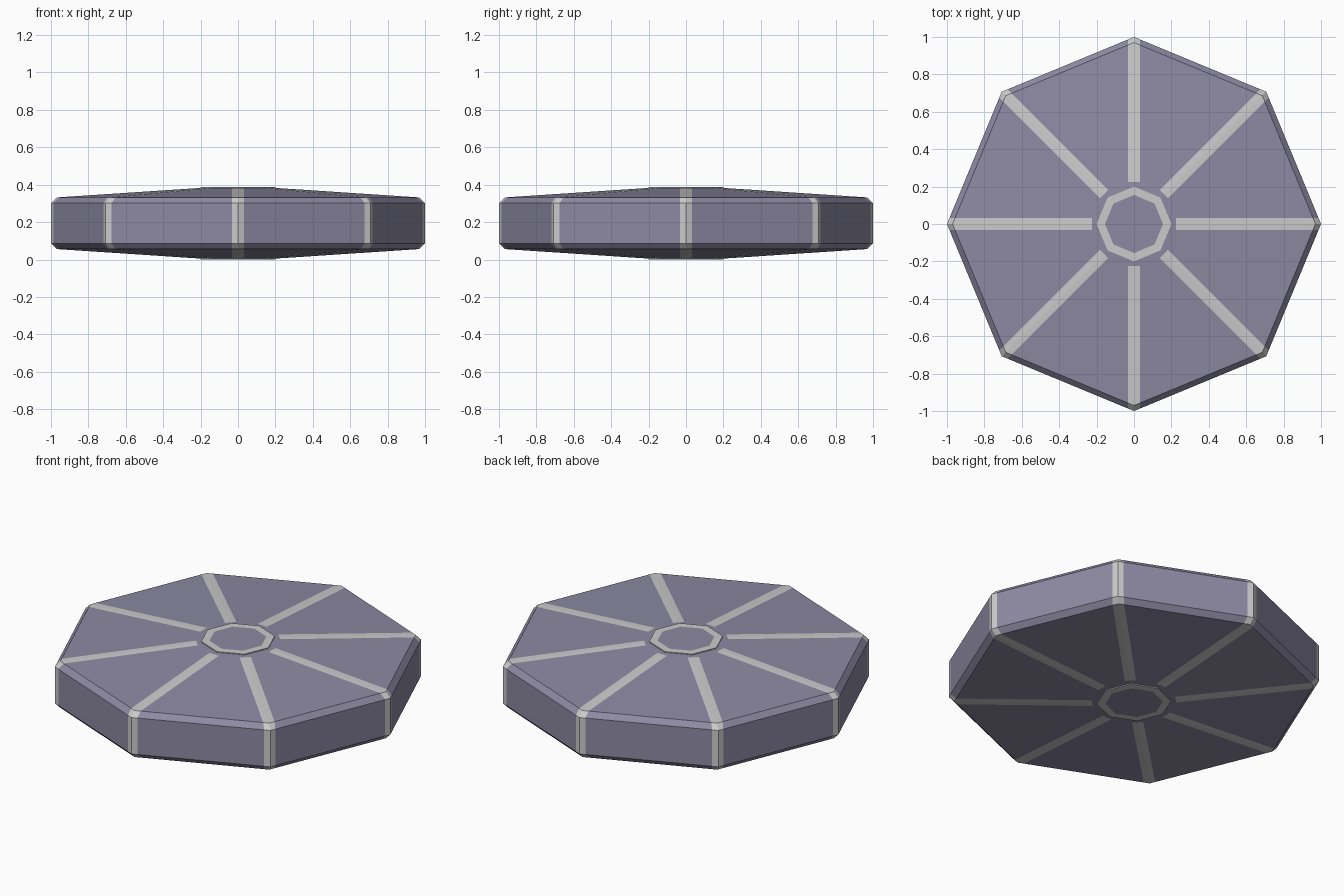
import bpy, bmesh, math
from mathutils import Vector

if "Cube" in bpy.data.objects:
    bpy.data.objects.remove(bpy.data.objects["Cube"])

N = 8
MID = 0.194           # half height
W = 0.031             # half width of a rib
T = math.tan(math.pi / N)


def material(name, color):
    m = bpy.data.materials.new(name)
    m.diffuse_color = color
    m.use_nodes = True
    m.node_tree.nodes["Principled BSDF"].inputs["Base Color"].default_value = m.diffuse_color
    return m


def slope(r):
    # height above the middle of the shallow conical face
    return 0.189 + (r - 0.2) / 0.77 * (0.138 - 0.189)


def point(k, x, y, h, side):
    # x runs along the corner direction k, y across it
    a = 2 * math.pi * (k % N) / N
    c, s = math.cos(a), math.sin(a)
    return (x * c - y * s, x * s + y * c, MID + side * h)


bm = bmesh.new()


def face(points, mat):
    f = bm.faces.new([bm.verts.new(p) for p in points])
    f.material_index = mat
    f.normal_update()
    out = f.calc_center_median() - Vector((0, 0, MID))
    if f.normal.dot(out) < 0:
        f.normal_flip()


def row(k, r, h, side):
    # left, corner and right point of a rib at octagon radius r
    x = r - W * T
    return [point(k, x, -W, h, side), point(k, r, 0, h, side), point(k, x, W, h, side)]


def inner_row(k, side):
    # square inner end of a rib
    x, h = 0.225, slope(0.225 + W * T)
    return [point(k, x, -W, h, side), point(k, x, 0, slope(x), side), point(k, x, W, h, side)]


def band(a, b, a2, b2):
    # rib faces either side of the corner, then the panel to the next corner
    for i in (0, 1):
        face([a[i], b[i], b[i + 1], a[i + 1]], 1)
    face([a[2], b[2], b2[0], a2[0]], 0)


for side in (1, -1):
    # flat hub centre
    face([point(k, 0.155, 0, MID, side) for k in range(N)], 0)
    for k in range(N):
        n = k + 1
        # hub ring and its small step
        hub = [[point(j, r, 0, h, side) for j in (k, n)]
               for r, h in ((0.155, MID), (0.2, MID), (0.2, slope(0.2)))]
        face([hub[0][0], hub[1][0], hub[1][1], hub[0][1]], 1)
        face([hub[1][0], hub[2][0], hub[2][1], hub[1][1]], 1)
        # panel gap between ring and ribs
        rows = [[inner_row(j, side), row(j, 0.97, 0.138, side), row(j, 1.0, 0.108, side)]
                for j in (k, n)]
        a, b = rows[0][0], rows[1][0]
        face([hub[2][0], a[1], a[2], b[0], b[1], hub[2][1]], 0)
        # sloped face and rim bevel
        for i in (0, 1):
            band(rows[0][i], rows[0][i + 1], rows[1][i], rows[1][i + 1])

# upright rim
for k in range(N):
    band(row(k, 1.0, 0.108, 1), row(k, 1.0, 0.108, -1),
         row(k + 1, 1.0, 0.108, 1), row(k + 1, 1.0, 0.108, -1))

bmesh.ops.remove_doubles(bm, verts=bm.verts, dist=0.0005)
bmesh.ops.recalc_face_normals(bm, faces=bm.faces)
mesh = bpy.data.meshes.new("octagonal_disc")
bm.to_mesh(mesh)
bm.free()
mesh.materials.append(material("panel_purple", (0.27, 0.255, 0.37, 1)))
mesh.materials.append(material("rib_grey", (0.59, 0.59, 0.56, 1)))
bpy.context.collection.objects.link(bpy.data.objects.new("octagonal_disc", mesh))
